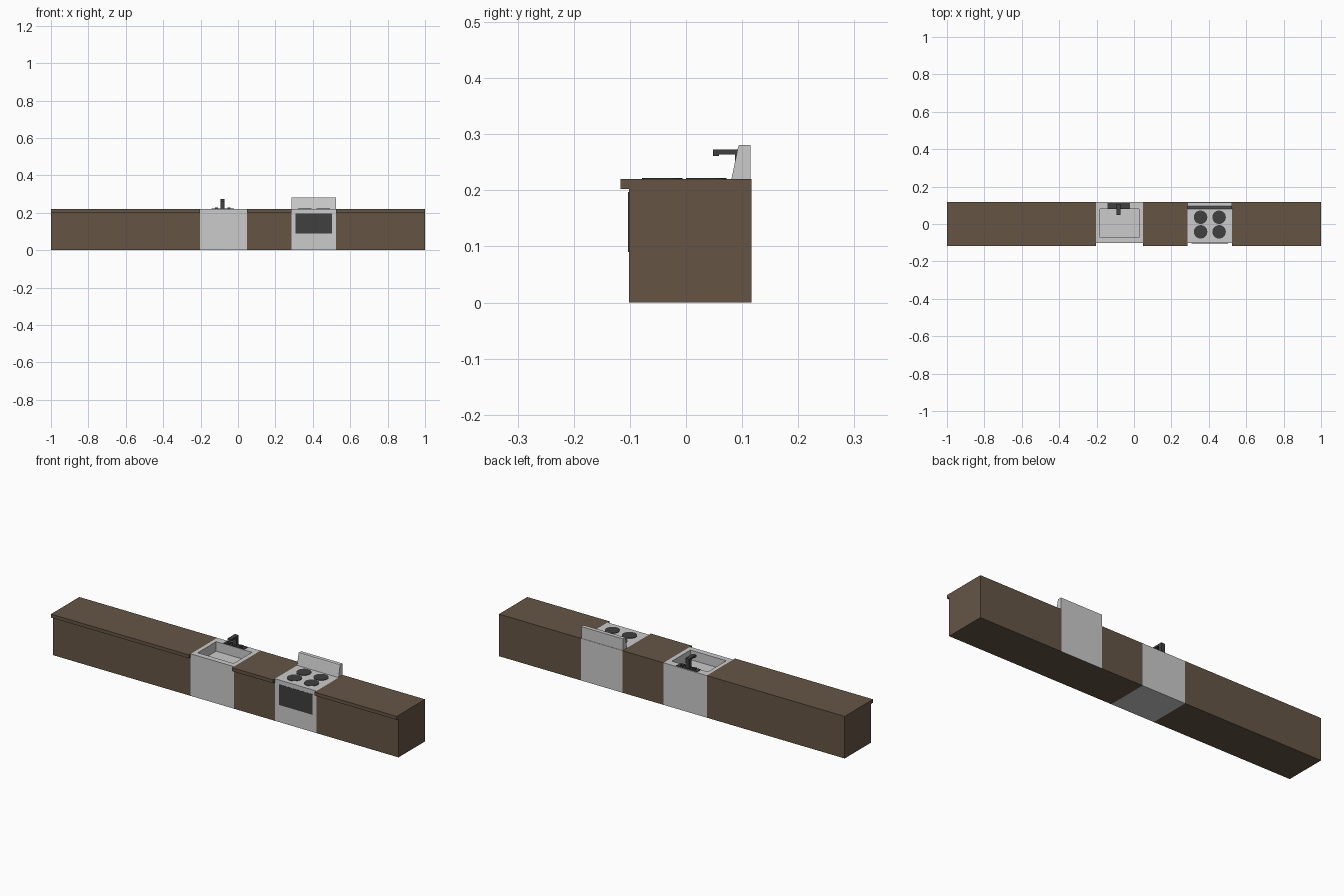
import bpy
import bmesh
from math import radians

if "Cube" in bpy.data.objects:
    bpy.data.objects.remove(bpy.data.objects["Cube"])


def material(name, color):
    m = bpy.data.materials.new(name)
    m.diffuse_color = (*color, 1)
    m.use_nodes = True
    m.node_tree.nodes["Principled BSDF"].inputs["Base Color"].default_value = m.diffuse_color
    return m


WOOD = material("dark_wood", (0.13, 0.09, 0.06))
DARK = material("dark_metal", (0.05, 0.05, 0.05))


def finish(bm, name, mat=None):
    bmesh.ops.recalc_face_normals(bm, faces=bm.faces)
    me = bpy.data.meshes.new(name)
    bm.to_mesh(me)
    bm.free()
    ob = bpy.data.objects.new(name, me)
    bpy.context.collection.objects.link(ob)
    if mat:
        me.materials.append(mat)
    return ob


def extrude_x(name, profile, x0, x1, mat=None):
    """Extrude a (y, z) profile from x0 to x1."""
    bm = bmesh.new()
    face = bm.faces.new([bm.verts.new((x0, y, z)) for y, z in profile])
    out = bmesh.ops.extrude_face_region(bm, geom=[face])
    verts = [g for g in out["geom"] if isinstance(g, bmesh.types.BMVert)]
    bmesh.ops.translate(bm, verts=verts, vec=(x1 - x0, 0, 0))
    return finish(bm, name, mat)


def box(name, x0, x1, y0, y1, z0, z1, mat=None):
    return extrude_x(name, [(y0, z0), (y1, z0), (y1, z1), (y0, z1)], x0, x1, mat)


FRONT, BACK, TOP = -0.102, 0.117, 0.22
SINK_X = (-0.202, 0.048)
STOVE_X = (0.285, 0.525)

# Cabinet runs with overhanging counter edge
cabinet = [(FRONT, 0), (BACK, 0), (BACK, TOP), (-0.117, TOP), (-0.117, 0.202), (FRONT, 0.202)]
for label, x0, x1 in (("left", -1, SINK_X[0]),
                      ("middle", SINK_X[1], STOVE_X[0]),
                      ("right", STOVE_X[1], 1)):
    extrude_x(f"cabinet_{label}", cabinet, x0, x1, WOOD)

# Sink unit: inset the top face to the basin outline, then push it down
sink = box("sink_unit", *SINK_X, FRONT, BACK, 0, TOP)
bm = bmesh.new()
bm.from_mesh(sink.data)
top = max(bm.faces, key=lambda f: f.calc_center_median().z)
bmesh.ops.inset_region(bm, faces=[top], thickness=0.02)
mid = top.calc_center_median()
for v in top.verts:
    v.co.x = -0.182 if v.co.x < mid.x else 0.026
    v.co.y = -0.073 if v.co.y < mid.y else 0.079
floor = bmesh.ops.extrude_discrete_faces(bm, faces=[top])["faces"][0]
bmesh.ops.translate(bm, verts=floor.verts, vec=(0, 0, -0.05))
bm.to_mesh(sink.data)
bm.free()

# Faucet: plate, handles, post and spout with a turned-down tip
FX = -0.082
box("faucet_plate", FX - 0.06, FX + 0.06, 0.081, 0.112, TOP, 0.223, DARK)
for label, s in (("left", -1), ("right", 1)):
    hx = FX + s * 0.034
    box(f"faucet_handle_{label}", hx - 0.008, hx + 0.008, 0.088, 0.104, 0.223, 0.229, DARK)
spout = [(0.087, 0.223), (0.107, 0.223), (0.107, 0.273), (0.048, 0.273),
         (0.048, 0.261), (0.059, 0.261), (0.059, 0.264), (0.087, 0.264)]
extrude_x("faucet_spout", spout, FX - 0.011, FX + 0.011, DARK)

# Stove body with wooden underside, sloped back panel and oven window
stove = box("stove_body", *STOVE_X, FRONT, BACK, 0, TOP)
stove.data.materials.append(None)
stove.data.materials.append(WOOD)
for p in stove.data.polygons:
    p.material_index = 1 if p.normal.z < -0.9 else 0
panel = [(0.081, TOP), (0.115, TOP), (0.115, 0.281), (0.095, 0.281), (0.093, 0.278)]
extrude_x("stove_back_panel", panel, *STOVE_X)
box("oven_window", 0.308, 0.502, FRONT - 0.001, FRONT + 0.004, 0.09, 0.197, DARK)

# Four burners
for i, x in enumerate((0.356, 0.455)):
    for j, y in enumerate((-0.042, 0.036)):
        bpy.ops.mesh.primitive_cylinder_add(vertices=32, radius=0.036, depth=0.004,
                                            location=(x, y, TOP))
        burner = bpy.context.object
        burner.name = f"burner_{i}{j}"
        burner.data.materials.append(DARK)
        bpy.ops.object.shade_smooth_by_angle(angle=radians(30))
